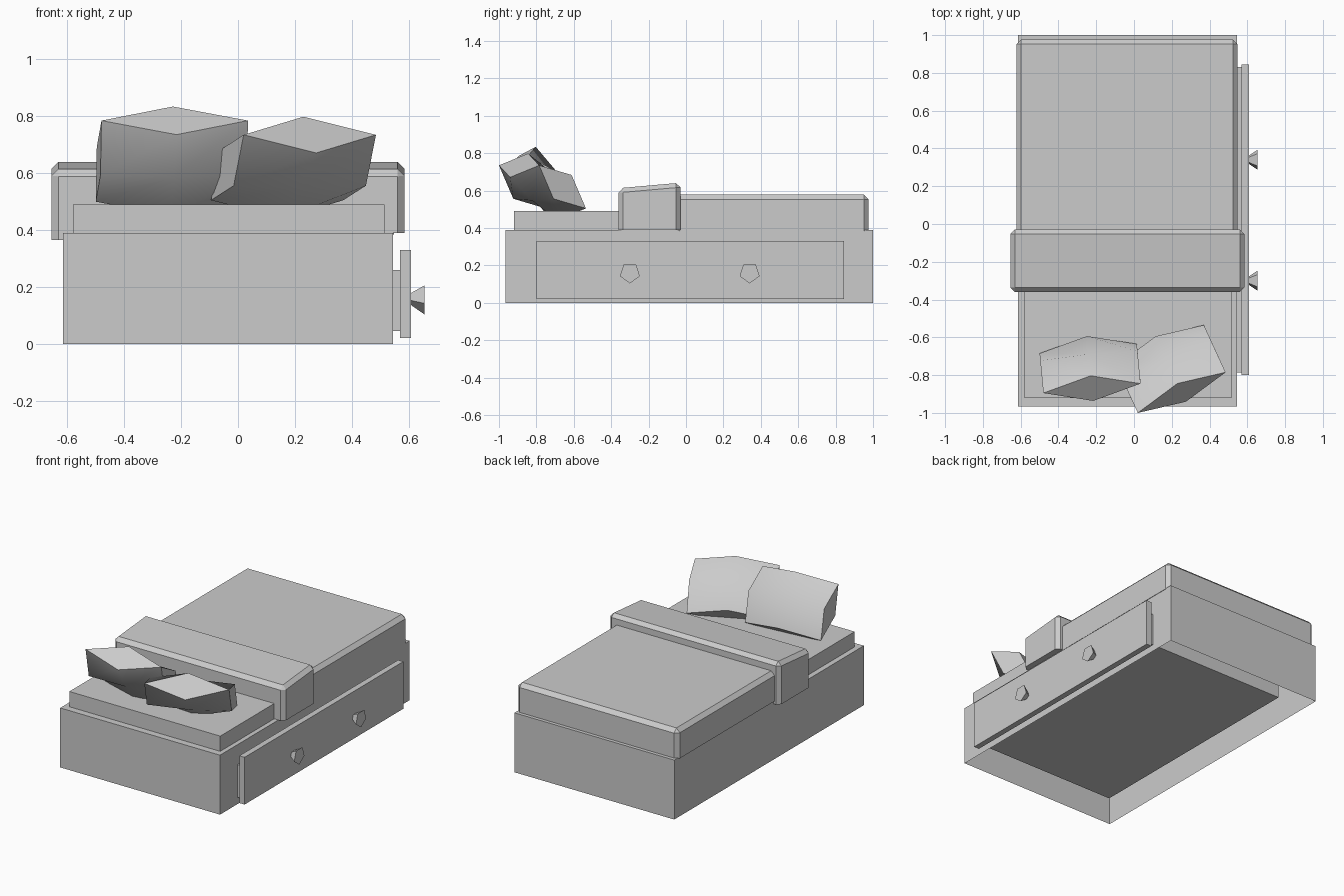
import bpy, bmesh
from math import sin, cos, tau, radians
from mathutils import Vector

if "Cube" in bpy.data.objects:
    bpy.data.objects.remove(bpy.data.objects["Cube"])


def finish(name, bm, smooth=None):
    bmesh.ops.recalc_face_normals(bm, faces=bm.faces)
    me = bpy.data.meshes.new(name)
    bm.to_mesh(me)
    bm.free()
    ob = bpy.data.objects.new(name, me)
    bpy.context.collection.objects.link(ob)
    if smooth:
        bpy.ops.object.select_all(action='DESELECT')
        ob.select_set(True)
        bpy.context.view_layer.objects.active = ob
        bpy.ops.object.shade_smooth_by_angle(angle=radians(smooth))
    return ob


def box(name, x, y, z, bevel=0, open_bottom=False, adjust=None):
    bm = bmesh.new()
    bmesh.ops.create_cube(bm, size=1)
    for v in bm.verts:
        s = v.co.copy()
        v.co = [r[0] if c < 0 else r[1] for c, r in zip(s, (x, y, z))]
        if adjust:
            adjust(v, s)
    zm = (z[0] + z[1]) / 2
    if bevel:
        edges = [e for e in bm.edges if any(v.co.z > zm for v in e.verts)]
        bmesh.ops.bevel(bm, geom=edges, offset=bevel, segments=1, profile=0.5, affect='EDGES')
    if open_bottom:
        low = [f for f in bm.faces if all(v.co.z < zm for v in f.verts)]
        bmesh.ops.delete(bm, geom=low, context='FACES')
    return finish(name, bm)


def pillow(name, bl, u, w, t, bulge):
    """Pinched corners, thick edge middles, slightly bulging faces."""
    bl, u, w = Vector(bl), Vector(u), Vector(w)
    n = w.cross(u).normalized()
    if n.z < 0:
        n = -n
    bm = bmesh.new()
    corners = {(i, j): bm.verts.new(bl + u * i / 2 + w * j / 2) for i in (0, 2) for j in (0, 2)}
    sheets = []
    for side in (-1, 1):
        g = dict(corners)
        for i in range(3):
            for j in range(3):
                if (i, j) not in g:
                    h = bulge if i == j == 1 else t
                    g[i, j] = bm.verts.new(bl + u * i / 2 + w * j / 2 + n * h * side)
        for i in (0, 1):
            for j in (0, 1):
                bm.faces.new([g[i, j], g[i + 1, j], g[i + 1, j + 1], g[i, j + 1]])
        sheets.append(g)
    a, b = sheets
    for p, m, q in (((0, 0), (1, 0), (2, 0)), ((2, 0), (2, 1), (2, 2)),
                    ((2, 2), (1, 2), (0, 2)), ((0, 2), (0, 1), (0, 0))):
        bm.faces.new([a[p], a[m], a[q], b[m]])
    return finish(name, bm, 35)


# Bed base, hollow underneath, with mattress
box("bed_base", (-.615, .545), (-.965, 1), (0, .39), open_bottom=True)
box("mattress", (-.58, .515), (-.92, .9), (.385, .49))

# Blanket and its folded-over edge
box("blanket", (-.622, .548), (-.06, .977), (.385, .578), bevel=.025)


def fold_shape(v, s):
    if s.z > 0:
        v.co.z = .613 if s.y < 0 else .642
    else:
        v.co.z = .365 if s.x < 0 else .39


box("blanket_fold", (-.655, .585), (-.36, -.03), (.365, .64), bevel=.024, adjust=fold_shape)

# Under-bed drawer
box("drawer_box", (-.46, .575), (-.785, .83), (.045, .26))
box("drawer_front", (.57, .608), (-.8, .845), (.02, .33))

# Five-sided flared knobs
for k, y in enumerate((-.3, .34)):
    bm = bmesh.new()
    rings = [[bm.verts.new((x, y + r * sin(tau * i / 5), .16 - r * cos(tau * i / 5)))
              for i in range(5)] for x, r in ((.606, .022), (.655, .056))]
    for i in range(5):
        j = (i + 1) % 5
        bm.faces.new([rings[0][i], rings[0][j], rings[1][j], rings[1][i]])
    for ring in rings:
        bm.faces.new(ring)
    finish(f"drawer_knob_{k + 1}", bm)

# Pillows leaning back
pillow("pillow_left", (-.5, -.685, .5), (.515, .05, 0), (.02, -.21, .285), .083, .095)
pillow("pillow_right", (-.095, -.75, .505), (.465, .215, 0), (.115, -.25, .23), .083, .095)
